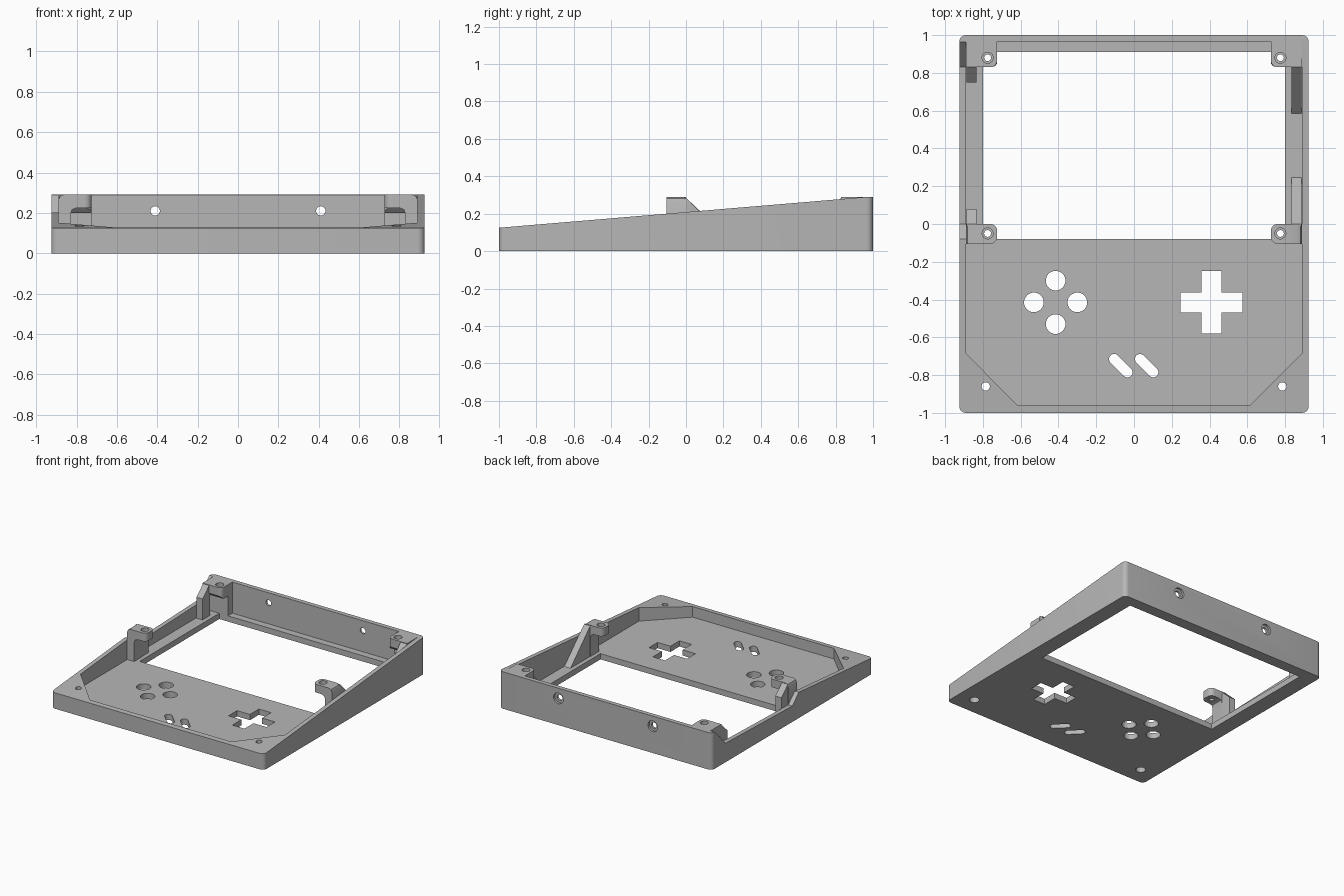
import bpy, bmesh, math
from mathutils import Vector

cube = bpy.data.objects.get("Cube")
if cube:
    bpy.data.objects.remove(cube, do_unlink=True)

grey = bpy.data.materials.new("plain grey")
grey.use_nodes = True
COLOR = (0.47, 0.47, 0.47, 1)
grey.diffuse_color = COLOR
grey.node_tree.nodes["Principled BSDF"].inputs["Base Color"].default_value = COLOR

W, L, H = 0.925, 1.0, 0.29        # half width, half length, rear height
INNER, FLOOR, REAR = 0.89, 0.045, 0.965


def prism(name, profile, axis, lo, hi, round_at=None, radius=0.035):
    """Extrude a 2D profile along an axis; optionally round some upright edges."""
    place = {"x": lambda a, b, c: (c, a, b),
             "y": lambda a, b, c: (a, c, b),
             "z": lambda a, b, c: (a, b, c)}[axis]
    bm = bmesh.new()
    face = bm.faces.new([bm.verts.new(place(a, b, lo)) for a, b in profile])
    ext = bmesh.ops.extrude_face_region(bm, geom=[face])
    move = Vector(place(0, 0, hi - lo))
    bmesh.ops.translate(bm, vec=move, verts=[v for v in ext["geom"] if isinstance(v, bmesh.types.BMVert)])
    if round_at:
        edges = [e for e in bm.edges
                 if (e.verts[0].co - e.verts[1].co).xy.length < 1e-4
                 and round_at(e.verts[0].co)]
        bmesh.ops.bevel(bm, geom=edges, offset=radius, segments=6,
                        profile=0.5, affect="EDGES")
    bmesh.ops.recalc_face_normals(bm, faces=bm.faces)
    mesh = bpy.data.meshes.new(name)
    bm.to_mesh(mesh)
    bm.free()
    mesh.materials.append(grey)
    obj = bpy.data.objects.new(name, mesh)
    bpy.context.collection.objects.link(obj)
    return obj


def rect(x0, y0, x1, y1):
    return [(x0, y0), (x1, y0), (x1, y1), (x0, y1)]


def circle(cx, cy, r, n=32):
    return [(cx + r * math.cos(math.tau * i / n), cy + r * math.sin(math.tau * i / n))
            for i in range(n)]


def cut(obj, cutter):
    """Subtract the cutter and delete it."""
    cutter.hide_render = True
    mod = obj.modifiers.new("cut", "BOOLEAN")
    mod.operation, mod.solver, mod.object = "DIFFERENCE", "EXACT", cutter
    bpy.context.view_layer.objects.active = obj
    bpy.ops.object.modifier_apply(modifier=mod.name)
    bpy.data.objects.remove(cutter, do_unlink=True)


def cut_z(obj, profile, lo=-0.1, hi=0.5):
    cut(obj, prism("cutter", profile, "z", lo, hi))


# Wedge-shaped tray with rounded corners
tray = prism("tray", rect(-W, -L, W, L), "z", 0, H, lambda co: True)
slope = (H - 0.125) / 1.97
top = lambda y: 0.125 + slope * (y + L)
cut(tray, prism("cutter", [(-1.1, top(-1.1)), (1.1, top(1.1)), (1.1, 0.5), (-1.1, 0.5)],
                "x", -1.2, 1.2))

# Cavity with solid front corners, and the large window in the floor
cut_z(tray, [(-0.615, -0.96), (0.615, -0.96), (INNER, -0.685), (INNER, REAR),
             (-INNER, REAR), (-INNER, -0.685)], FLOOR)
cut_z(tray, rect(-0.80, -0.08, 0.80, 0.91))

# Lowered stretch of the right side wall, with a ramp at each end
cut(tray, prism("cutter", [(-0.08, top(-0.08)), (0, 0.125), (0.83, 0.15),
                           (REAR, H), (REAR, 0.5), (-0.08, 0.5)], "x", -1.1, -0.888))

# Four round button holes
for dx, dy in ((1, 0), (-1, 0), (0, 1), (0, -1)):
    cut_z(tray, circle(-0.415 + 0.115 * dx, -0.415 + 0.115 * dy, 0.052))

# Cross-shaped hole
A, B = 0.165, 0.053
quarter = [(A, -B), (A, B), (B, B)]
cross = []
for k in range(4):
    c, s = round(math.cos(k * math.pi / 2)), round(math.sin(k * math.pi / 2))
    cross += [(0.41 + c * x - s * y, -0.415 + s * x + c * y) for x, y in quarter]
cut_z(tray, cross)

# Two slanted slots
for cx in (-0.07, 0.067):
    slot = []
    for end, start in ((1, -0.75), (-1, 0.25)):
        for i in range(13):
            a = math.pi * (start + i / 12)
            slot.append((cx + 0.035 * end + 0.027 * math.cos(a),
                         -0.75 - 0.035 * end + 0.027 * math.sin(a)))
    cut_z(tray, slot)

# Screw holes, recessed below the front corners and behind the rear wall
for s in (-1, 1):
    cut_z(tray, circle(s * 0.785, -0.86, 0.022))
    cut_z(tray, circle(s * 0.785, -0.86, 0.036), -0.1, 0.04)
    cut(tray, prism("cutter", circle(s * 0.41, 0.21, 0.023), "y", 0.9, 1.1))
    cut(tray, prism("cutter", circle(s * 0.41, 0.21, 0.042), "y", 0.982, 1.1))

parts = [tray]
for s, side in ((1, "left"), (-1, "right")):
    inner_edge = lambda co: abs(abs(co.x) - 0.725) < 1e-4

    # Hooked front post
    hook = [(INNER, 0.02), (INNER, 0.265), (0.882, 0.282), (0.865, H), (0.725, H),
            (0.725, 0.225), (0.80, 0.225), (0.822, 0.216), (0.83, 0.195), (0.83, 0.02)]
    front = prism("front_post_" + side, [(s * x, z) for x, z in hook],
                  "y", -0.105, 0, inner_edge)

    # Overhanging rear post
    xs = sorted((s * 0.725, s * INNER))
    rear = prism("rear_post_" + side,
                 [(0.97, 0.02), (0.97, H), (0.83, H), (0.83, 0.225), (0.855, 0.2),
                  (0.91, 0.2), (0.91, 0.02)], "x", *xs,
                 lambda co: inner_edge(co) and abs(co.y - 0.83) < 1e-4)

    # Screw holes in the posts
    for post, y in ((front, -0.05), (rear, 0.88)):
        cut_z(post, circle(s * 0.775, y, 0.018))
        cut_z(post, circle(s * 0.775, y, 0.029), 0.26)

    # Sloping braces against the side wall, short on the notched side
    run = 0.25 if s > 0 else 0.08
    xs = sorted((s * 0.833, s * 0.886))
    for name, y0, d in (("front_brace_", 0, 1), ("rear_brace_", 0.83, -1)):
        outline = [(y0 - 0.01 * d, 0.03), (y0 - 0.01 * d, H - 0.005), (y0, H - 0.005),
                   (y0 + run * d, H - run), (y0 + run * d, 0.03)]
        parts.append(prism(name + side, outline, "x", *xs))
    parts += [front, rear]

# Smooth the curves, keep the corners sharp
bpy.ops.object.select_all(action="DESELECT")
for obj in parts:
    obj.select_set(True)
bpy.context.view_layer.objects.active = tray
bpy.ops.object.shade_smooth_by_angle(angle=math.radians(30))
